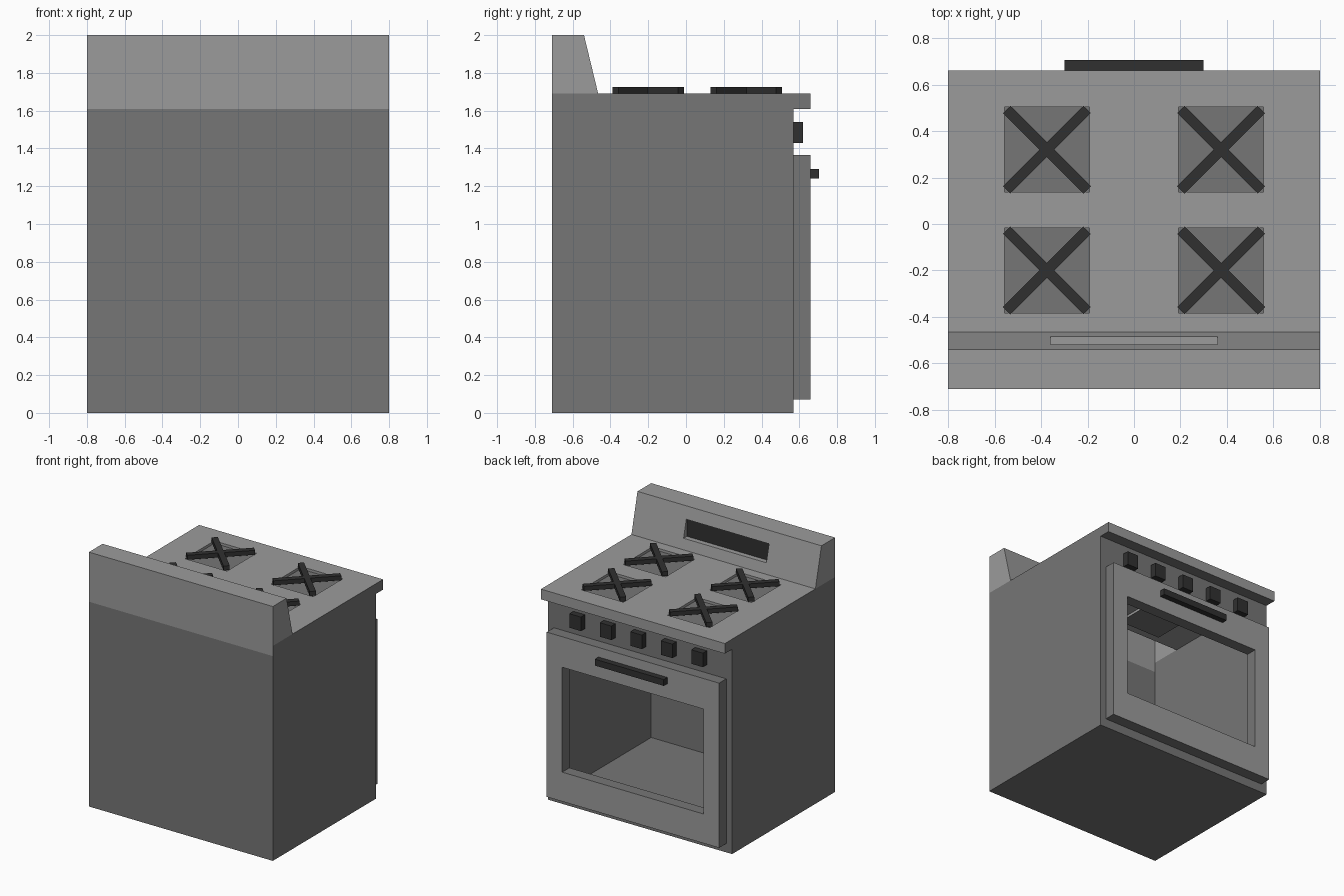
import bpy
import bmesh
from math import radians
from mathutils import Matrix, Vector

if "Cube" in bpy.data.objects:
    bpy.data.objects.remove(bpy.data.objects["Cube"], do_unlink=True)


def material(name, value):
    m = bpy.data.materials.new(name)
    m.use_nodes = True
    colour = (value, value, value, 1)
    m.diffuse_color = colour
    m.node_tree.nodes["Principled BSDF"].inputs["Base Color"].default_value = colour
    return m


MATS = [material("light grey enamel", 0.33), material("dark grey metal", 0.18),
        material("black iron", 0.03)]
LIGHT, DARK, BLACK = range(3)


def finish(bm, name):
    mesh = bpy.data.meshes.new(name)
    bm.to_mesh(mesh)
    bm.free()
    for m in MATS:
        mesh.materials.append(m)
    ob = bpy.data.objects.new(name, mesh)
    bpy.context.collection.objects.link(ob)
    return ob


def box_bm(lo, hi):
    lo, hi = Vector(lo), Vector(hi)
    bm = bmesh.new()
    mat = Matrix.Translation((lo + hi) / 2) @ Matrix.Diagonal((*(hi - lo), 1))
    bmesh.ops.create_cube(bm, size=1, matrix=mat)
    return bm


def box(name, lo, hi, mat, spin=0):
    bm = box_bm(lo, hi)
    if spin:
        centre = (Vector(lo) + Vector(hi)) / 2
        bmesh.ops.rotate(bm, verts=bm.verts, cent=centre, matrix=Matrix.Rotation(radians(spin), 3, "Z"))
    for f in bm.faces:
        f.material_index = mat
    return finish(bm, name)


def cut(bm, pick, axis, values):
    """Split the picked faces at each coordinate along one axis."""
    no = Vector((0, 0, 0))
    no[axis] = 1
    for v in values:
        faces = [f for f in bm.faces if pick(f)]
        geom = faces + list({e for f in faces for e in f.edges}) + list({p for f in faces for p in f.verts})
        bmesh.ops.bisect_plane(bm, geom=geom, plane_co=no * v, plane_no=no)


def recess(bm, face, axis, value):
    """Sink a face straight back to a coordinate, keeping its rim."""
    rim = [v.co.copy() for v in face.verts]
    bmesh.ops.inset_individual(bm, faces=[face], thickness=0.001)
    for v in face.verts:
        v.co = min(rim, key=lambda r: (r - v.co).length)
        v.co[axis] = value


# Key dimensions
W, BACK, FRONT, LIP = 0.8, -0.71, 0.57, 0.66
LEDGE, TOP = 1.61, 1.69
WIN_X, WIN_Z = 0.615, (0.30, 1.125)
BURNER_X, BURNER_Y, HALF = (-0.375, 0.375), (-0.2, 0.32), 0.183

# Hollow cabinet with cooktop lip and sloped backsplash, one extruded profile
profile = [(BACK, 0), (FRONT, 0), (FRONT, LEDGE), (LIP, LEDGE), (LIP, TOP),
           (-0.465, TOP), (-0.54, 2), (BACK, 2)]
bm = bmesh.new()
end = bm.faces.new([bm.verts.new((-W, y, z)) for y, z in profile])
side = bmesh.ops.extrude_face_region(bm, geom=[end], use_keep_orig=True)["geom"]
bmesh.ops.translate(bm, verts=[g for g in side if isinstance(g, bmesh.types.BMVert)], vec=(2 * W, 0, 0))
bmesh.ops.recalc_face_normals(bm, faces=bm.faces)
cut(bm, lambda f: abs(f.normal.x) > 0.9, 2, [TOP])
cut(bm, lambda f: f.normal.y < -0.9, 2, [LEDGE])
for f in bm.faces:
    c = f.calc_center_median()
    upper = c.z > TOP - 0.001 or (c.z > LEDGE + 0.01 and abs(f.normal.y) > 0.9)
    f.material_index = LIGHT if upper else DARK


def is_panel(f):
    return f.normal.y > 0.9 and f.calc_center_median().z < LEDGE


def is_slope(f):
    return 0.9 < f.normal.y < 0.99 and f.calc_center_median().z > TOP + 0.01


def is_cooktop(f):
    return f.normal.z > 0.9 and abs(f.calc_center_median().z - TOP) < 0.01


# Oven opening
cut(bm, is_panel, 0, (-WIN_X, WIN_X))
cut(bm, is_panel, 2, WIN_Z)
hole = [f for f in bm.faces if is_panel(f) and abs(f.calc_center_median().x) < 0.1
        and WIN_Z[0] < f.calc_center_median().z < WIN_Z[1]]
bmesh.ops.delete(bm, geom=hole, context="FACES")

# Display recess in the backsplash
cut(bm, is_slope, 0, (-0.36, 0.36))
cut(bm, is_slope, 2, (1.77, 1.91))
display = [f for f in bm.faces if is_slope(f) and abs(f.calc_center_median().x) < 0.1
           and 1.77 < f.calc_center_median().z < 1.91]
for f in display:
    recess(bm, f, 1, -0.525)
    f.material_index = BLACK

# Square burner wells
cut(bm, is_cooktop, 0, [x + s * HALF for x in BURNER_X for s in (-1, 1)])
cut(bm, is_cooktop, 1, [y + s * HALF for y in BURNER_Y for s in (-1, 1)])
wells = [f for f in bm.faces if is_cooktop(f) and any(
    (f.calc_center_median() - Vector((x, y, TOP))).length < 0.05 for x in BURNER_X for y in BURNER_Y)]
for f in wells:
    recess(bm, f, 2, TOP - 0.02)
    f.material_index = DARK
finish(bm, "cabinet")

# Oven door with a window opening through it
bm = box_bm((-0.75, FRONT, 0.07), (0.75, LIP, 1.365))
bm.normal_update()
bmesh.ops.delete(bm, geom=[f for f in bm.faces if f.normal.y < -0.9], context="FACES")
for f in bm.faces:
    f.material_index = LIGHT if f.normal.y > 0.9 else DARK
cut(bm, lambda f: f.normal.y > 0.9, 0, (-WIN_X, WIN_X))
cut(bm, lambda f: f.normal.y > 0.9, 2, WIN_Z)
pane = [f for f in bm.faces if f.normal.y > 0.9 and abs(f.calc_center_median().x) < 0.1
        and WIN_Z[0] < f.calc_center_median().z < WIN_Z[1]][0]
recess(bm, pane, 1, FRONT)
for e in pane.edges:
    for f in e.link_faces:
        f.material_index = DARK
bmesh.ops.delete(bm, geom=[pane], context="FACES")
finish(bm, "oven_door")

# Door handle and control knobs
box("door_handle", (-0.3, LIP, 1.24), (0.3, 0.705, 1.29), BLACK)
for i in range(5):
    x = 0.265 * (i - 2)
    box(f"knob_{i + 1}", (x - 0.05, FRONT, 1.43), (x + 0.05, 0.62, 1.54), BLACK)

# Crossed grates over each burner
for x in BURNER_X:
    for y in BURNER_Y:
        for spin in (45, -45):
            box("grate_bar", (x - 0.245, y - 0.0225, TOP), (x + 0.245, y + 0.0225, TOP + 0.035), BLACK, spin)
